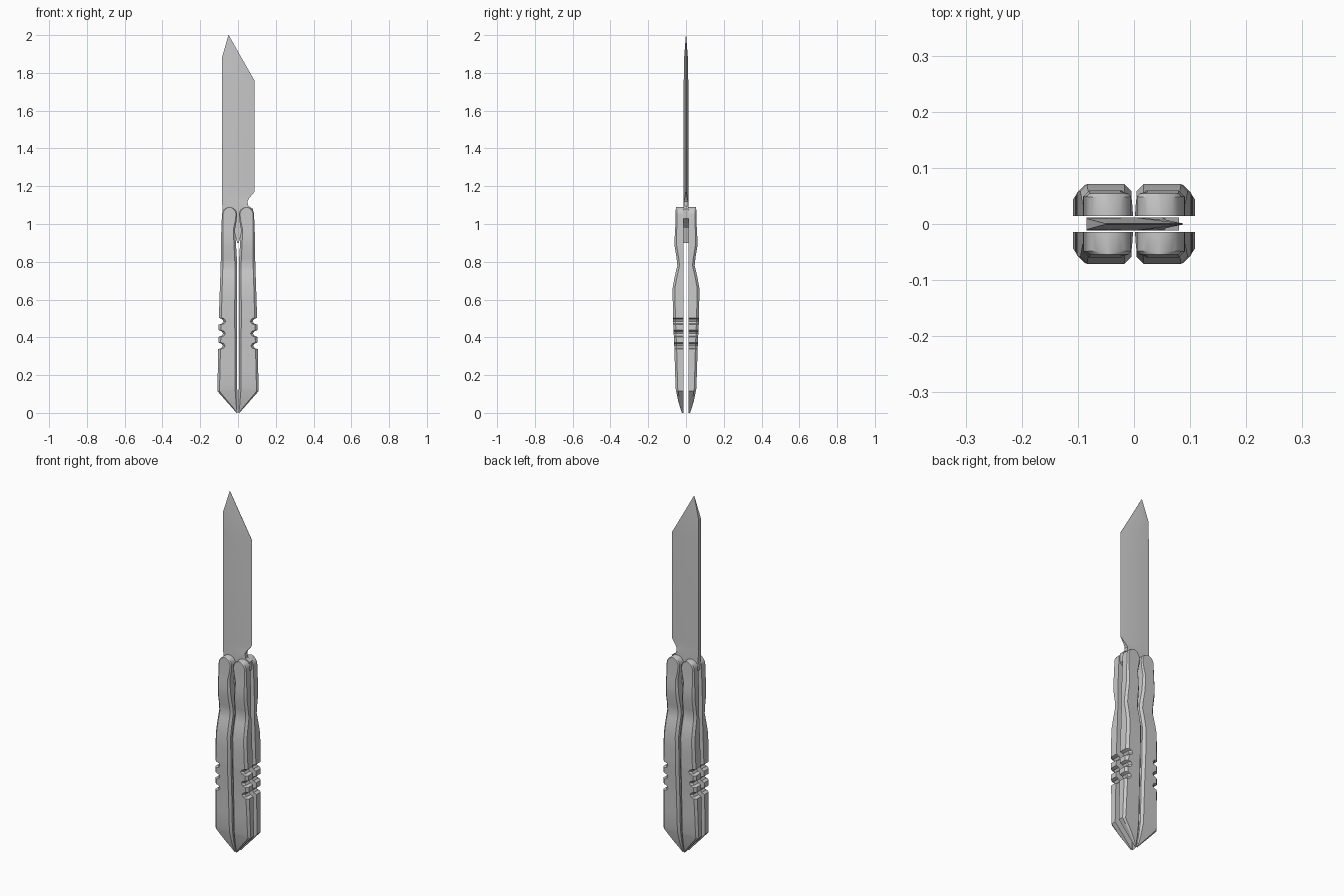
import bpy, bmesh, math

if "Cube" in bpy.data.objects:
    bpy.data.objects.remove(bpy.data.objects["Cube"])

steel = bpy.data.materials.new("grey steel")
steel.diffuse_color = (0.58, 0.58, 0.58, 1)
steel.use_nodes = True
steel.node_tree.nodes["Principled BSDF"].inputs["Base Color"].default_value = steel.diffuse_color


def loft(name, rings, angle):
    """Skin a stack of equal-length rings and cap both ends."""
    bm = bmesh.new()
    loops = [[bm.verts.new(p) for p in ring] for ring in rings]
    n = len(loops[0])
    for a, b in zip(loops, loops[1:]):
        for i in range(n):
            j = (i + 1) % n
            bm.faces.new((a[i], a[j], b[j], b[i]))
    bm.faces.new(loops[0])
    bm.faces.new(loops[-1])
    bmesh.ops.recalc_face_normals(bm, faces=bm.faces)
    mesh = bpy.data.meshes.new(name)
    bm.to_mesh(mesh)
    bm.free()
    mesh.materials.append(steel)
    obj = bpy.data.objects.new(name, mesh)
    bpy.context.collection.objects.link(obj)
    bpy.ops.object.select_all(action='DESELECT')
    obj.select_set(True)
    bpy.context.view_layer.objects.active = obj
    bpy.ops.object.shade_smooth_by_angle(angle=math.radians(angle))
    return obj


def interp(table, z):
    for (z0, v0), (z1, v1) in zip(table, table[1:]):
        if z <= z1:
            return v0 + (v1 - v0) * max(0, z - z0) / (z1 - z0)
    return table[-1][1]


# Handle profiles by height: outer side, inner side, thickness, bevel width
OUTER = [(0, .008), (.03, .034), (.115, .109), (.33, .105), (.51, .101), (.66, .096),
         (.8, .091), (.9, .091), (1.05, .085)]
INNER = [(0, .002), (.12, .004), (.8, .005), (.9, .011), (.97, .016), (1.02, .007), (1.05, .005)]
DEPTH = [(0, .022), (.06, .041), (.13, .055), (.35, .062), (.5, .069), (.66, .071),
         (.72, .06), (.78, .046), (.82, .05), (.88, .06), (.93, .06), (1.0, .056), (1.09, .054)]
BEVEL = [(0, .002), (.03, .006), (.12, .011), (.5, .013), (.7, .012), (.9, .011), (1.05, .006)]
GROOVES = (.355, .42, .485)

# Heights of the handle sections, with extra ones across each finger groove
heights = {0, .03, .06, .115, .13, .22, .3, .52, .58, .66, .72, .75, .78, .82, .88, .93, .97, 1.0, 1.02, 1.05}
stations = [(z, 0) for z in heights]
for g in GROOVES:
    stations += [(g - .018, 0), (g - .012, .017), (g, .024), (g + .012, .017), (g + .018, 0)]
stations.sort()


def handle_rings(sx, sy):
    rows = [(z, interp(INNER, z), interp(OUTER, z) - cut, interp(BEVEL, z)) for z, cut in stations]
    # rounded handle end
    for k in range(1, 7):
        a = math.radians(k * 14.5)
        r = .04 * math.cos(a)
        rows.append((1.05 + .04 * math.sin(a), .045 - r, .045 + r, min(.006, r * .4)))
    rings = []
    for z, xi, xo, c in rows:
        y0, y1 = .014, interp(DEPTH, z)
        d = min(c, (y1 - y0) * .4)
        ring = [(xi, y0), (xo, y0), (xo, y1 - d), (xo - c, y1), (xi + c, y1), (xi, y1 - d)]
        rings.append([(sx * x, sy * y, z) for x, y in ring])
    return rings


for sx, side in ((-1, "left"), (1, "right")):
    for sy, face in ((-1, "front"), (1, "back")):
        loft(f"{side}_{face}_handle_plate", handle_rings(sx, sy), 28)

# Blade and pivot tang: height, spine, ridge, cutting edge, thickness, edge thickness
BLADE = [(.9, -.004, 0, .004, .012, .012), (.98, -.026, 0, .026, .012, .012),
         (1.03, -.078, 0, .078, .012, .012), (1.08, -.082, 0, .08, .012, .012),
         (1.095, -.083, 0, .055, .012, .012), (1.12, -.085, 0, .05, .012, .011),
         (1.135, -.085, 0, .058, .012, .007), (1.17, -.085, 0, .087, .012, .001),
         (1.76, -.085, 0, .087, .012, .001), (1.88, -.085, -.05, .0185, .010, .001),
         (2.0, -.051, -.05, -.049, .0008, .0005)]
loft("blade", [[(s, -t, z), (m, -t, z), (e, -et, z), (e, et, z), (m, t, z), (s, t, z)]
               for z, s, m, e, t, et in BLADE], 15)
